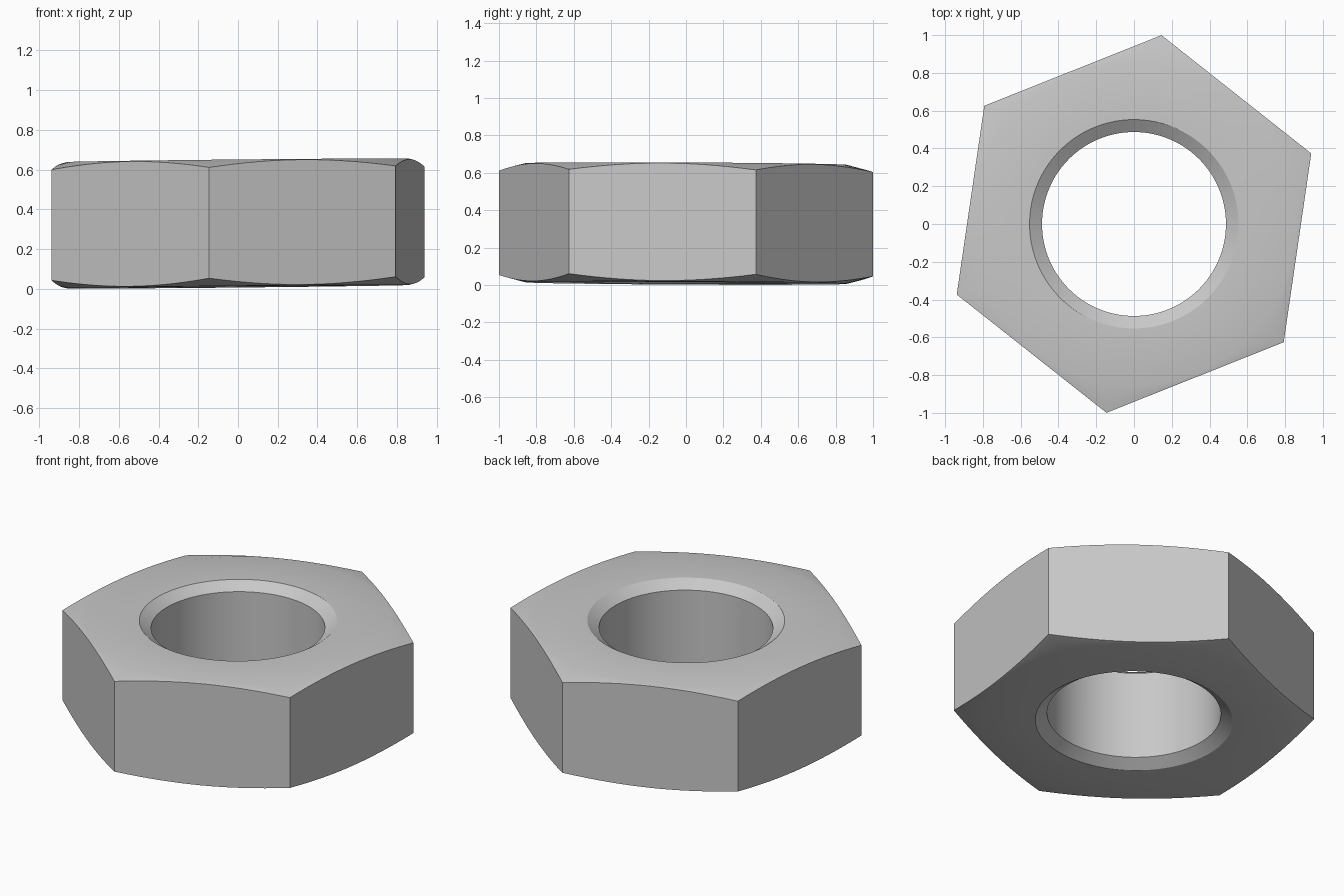
import bpy
import bmesh
from math import cos, sin, pi, radians

default = bpy.data.objects.get("Cube")
if default:
    bpy.data.objects.remove(default, do_unlink=True)

# Main dimensions
CORNER_R = 1.01
APOTHEM = CORNER_R * cos(pi / 6)
TURN = radians(21.7)
HALF = 0.318            # half thickness
MID_Z = 0.329
BORE_R, MOUTH_R, MOUTH_DEPTH = 0.487, 0.553, 0.046
FLAT_R, CORNER_DROP = 0.86, 0.039
TILT_X, TILT_Y = 0.01, -0.005
SEGMENTS = 96


def hex_radius(a):
    """Distance from the axis to the hexagon side at angle a from a corner."""
    return APOTHEM / cos(a % (pi / 3) - pi / 6)


def section(a):
    """Closed cross-section of the nut wall at angle a: (radius, height)."""
    r = hex_radius(a)
    drop = CORNER_DROP * (r - FLAT_R) / (CORNER_R - FLAT_R)
    upper = [(BORE_R, HALF - MOUTH_DEPTH), (MOUTH_R, HALF),
             (FLAT_R, HALF), (r, HALF - drop)]
    return upper + [(r, -z) for r, z in reversed(upper)]


# Gray metal
metal = bpy.data.materials.new("gray_metal")
metal.use_nodes = True
color = (0.58, 0.58, 0.58, 1)
metal.diffuse_color = color
metal.node_tree.nodes["Principled BSDF"].inputs["Base Color"].default_value = color

# Nut body: sweep the section around the axis, on a slight tilt
bm = bmesh.new()
loops = []
for i in range(SEGMENTS):
    a = 2 * pi * i / SEGMENTS
    loop = []
    for r, z in section(a):
        x, y = r * cos(a + TURN), r * sin(a + TURN)
        loop.append(bm.verts.new((x, y, MID_Z + z + TILT_X * x + TILT_Y * y)))
    loops.append(loop)
for i, loop in enumerate(loops):
    after = loops[(i + 1) % SEGMENTS]
    for j in range(len(loop)):
        k = (j + 1) % len(loop)
        bm.faces.new((loop[j], after[j], after[k], loop[k]))
bmesh.ops.recalc_face_normals(bm, faces=bm.faces)
mesh = bpy.data.meshes.new("hex_nut")
bm.to_mesh(mesh)
bm.free()
mesh.materials.append(metal)
nut = bpy.data.objects.new("hex_nut", mesh)
bpy.context.collection.objects.link(nut)

# Smooth bore and chamfers, sharp hexagon edges
bpy.ops.object.select_all(action='DESELECT')
nut.select_set(True)
bpy.context.view_layer.objects.active = nut
bpy.ops.object.shade_smooth_by_angle(angle=radians(30))
